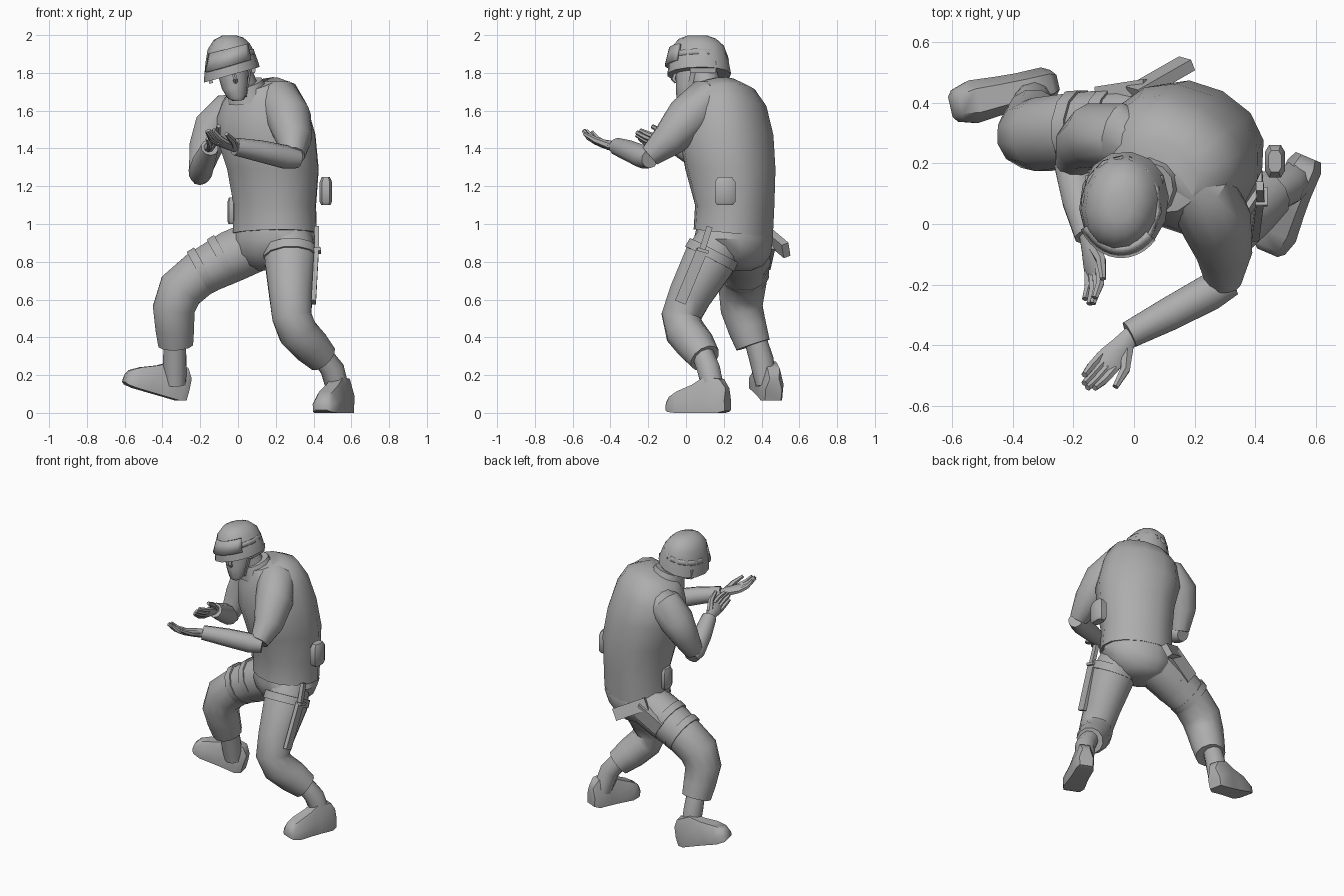
import bpy, bmesh, math
from mathutils import Vector, Matrix

cube = bpy.data.objects.get("Cube")
if cube:
    bpy.data.objects.remove(cube, do_unlink=True)

grey = bpy.data.materials.new("plain grey")
grey.use_nodes = True
grey.diffuse_color = (0.42, 0.42, 0.42, 1)
grey.node_tree.nodes["Principled BSDF"].inputs["Base Color"].default_value = (0.42, 0.42, 0.42, 1)
UP = Vector((0, 0, 1))


def finish(name, bm, angle=40):
    bmesh.ops.recalc_face_normals(bm, faces=bm.faces)
    mesh = bpy.data.meshes.new(name)
    bm.to_mesh(mesh)
    bm.free()
    mesh.materials.append(grey)
    obj = bpy.data.objects.new(name, mesh)
    bpy.context.collection.objects.link(obj)
    bpy.ops.object.select_all(action='DESELECT')
    obj.select_set(True)
    bpy.context.view_layer.objects.active = obj
    bpy.ops.object.shade_smooth_by_angle(angle=math.radians(angle))
    return obj


def skin(name, rings, angle=40):
    """Join rings of points into a capped solid."""
    bm = bmesh.new()
    loops = [[bm.verts.new(p) for p in ring] for ring in rings]
    n = len(loops[0])
    for a, b in zip(loops, loops[1:]):
        for i in range(n):
            j = (i + 1) % n
            bm.faces.new((a[i], a[j], b[j], b[i]))
    bm.faces.new(loops[0])
    bm.faces.new(loops[-1])
    return finish(name, bm, angle)


def oval(center, u, v, n, power=1.0):
    pts = []
    for i in range(n):
        t = 2 * math.pi * (i + 0.5) / n
        c, s = math.cos(t), math.sin(t)
        pts.append(center + u * math.copysign(abs(c) ** power, c)
                   + v * math.copysign(abs(s) ** power, s))
    return pts


def limb(name, path, n=10, ref=UP):
    """Tube through points given as (x, y, z, radius)."""
    pts = [Vector(p[:3]) for p in path]
    rings = []
    for i, p in enumerate(pts):
        t = (pts[min(i + 1, len(pts) - 1)] - pts[max(i - 1, 0)]).normalized()
        u = t.cross(Vector(ref)).normalized()
        rings.append(oval(p, u * path[i][3], u.cross(t) * path[i][3], n))
    return skin(name, rings)


def stack(name, levels, turn, n=14, power=0.9):
    """Upright body from (x, y, z, half width, half depth, x slope, y slope)."""
    rot = Matrix.Rotation(math.radians(turn), 3, 'Z')
    rings = []
    for x, y, z, a, b, sx, sy in levels:
        ring = oval(Vector((x, y, z)), rot @ Vector((a, 0, 0)), rot @ Vector((0, b, 0)), n, power)
        for p in ring:
            p.z += sx * (p.x - x) + sy * (p.y - y)
        rings.append(ring)
    return skin(name, rings)


def box(name, start, end, width, depth, face):
    """Bar from start to end, with its thin side towards face."""
    a, b = Vector(start), Vector(end)
    t = (b - a).normalized()
    u = t.cross(Vector(face)).normalized() * width / 2
    v = u.cross(t).normalized() * depth / 2
    return skin(name, [[p + u + v, p - u + v, p - u - v, p + u - v] for p in (a, b)], 30)


def pouch(name, x, y, z, a, b, height):
    """Rounded pouch standing on z."""
    stack(name, [(x, y, z + height * k, a * s, b * s, 0, 0)
                 for k, s in ((0, .75), (.12, 1), (.82, 1), (1, .65))], 0, 8, .6)


def hand(side, wrist, tip, thumb_side):
    w, t = Vector(wrist), Vector(tip)
    length = (t - w).length
    f = (t - w).normalized()
    s = Vector(thumb_side)
    s = (s - f * s.dot(f)).normalized()
    palm_up = s.cross(f) if s.cross(f).z > 0 else f.cross(s)
    rings = [oval(w + f * length * k, s * a, palm_up * b, 8)
             for k, a, b in ((-.12, .03, .028), (.15, .038, .027), (.4, .048, .022), (.58, .044, .016))]
    skin(side + "_palm", rings)
    for i in range(4):
        off = s * (0.031 - 0.021 * i)
        reach = (0.95, 1.02, 1.0, 0.9)[i]
        path = [w + f * length * k * reach + off * spread + palm_up * lift
                for k, spread, lift in ((.5, 1, 0), (.78, 1, .012), (1, .85, .04))]
        limb(f"{side}_finger_{i + 1}", [(*p, r) for p, r in zip(path, (.016, .015, .011))], 6)
    path = [w + f * length * k + s * out + palm_up * lift
            for k, out, lift in ((.12, .02, 0), (.4, .06, .012), (.72, .075, .03))]
    limb(side + "_thumb", [(*p, r) for p, r in zip(path, (.022, .018, .011))], 6)


def boot(side, heel, toe, ankle):
    h, t = Vector(heel), Vector(toe)
    f = (t - h).normalized()
    s = f.cross(UP).normalized()
    up = s.cross(f)
    rings = []
    for k, w, lo, hi in ((0, .045, .01, .13), (.1, .06, 0, .18), (.36, .06, 0, .19),
                         (.55, .064, 0, .15), (.8, .072, 0, .115), (.95, .056, .005, .085), (1, .036, .015, .06)):
        c = h + (t - h) * k
        mid = lo + (hi - lo) * .5
        rings.append([c + s * x * w + up * z for x, z in
                      ((-.95, lo), (.95, lo), (1, mid), (.55, hi), (-.55, hi), (-1, mid))])
    skin(side + "_boot", rings, 50)
    limb(side + "_boot_shaft", ankle, 10)


# Torso and hips, twisted towards the right
stack("vest", [(.195, .25, .95, .228, .198, 0, -.1), (.195, .258, 1.1, .222, .2, 0, 0),
               (.185, .235, 1.29, .243, .23, 0, 0), (.15, .215, 1.46, .265, .235, .05, .05),
               (.125, .205, 1.6, .245, .207, .15, .12), (.11, .185, 1.69, .2, .167, .25, .15),
               (.085, .155, 1.735, .13, .11, .3, .2)], -28)
stack("hips", [(.195, .25, 1.0, .2, .18, 0, 0), (.195, .25, .92, .226, .198, 0, 0),
               (.18, .265, .84, .2, .175, 0, 0), (.17, .275, .78, .14, .13, 0, 0),
               (.165, .28, .755, .06, .07, 0, 0)], -28)
stack("collar", [(.06, .13, 1.66, .115, .11, .2, .2), (.04, .115, 1.745, .088, .09, .25, .25)], -20, 12)

# Head
limb("neck", [(.05, .13, 1.66, .08), (-.01, .08, 1.83, .075)])
stack("face", [(0, -.01, 1.655, .03, .03, .1, .1), (-.005, .01, 1.68, .052, .062, .2, .2),
               (-.015, .03, 1.73, .07, .084, .2, .1), (-.022, .045, 1.79, .08, .102, .2, 0),
               (-.035, .05, 1.86, .08, .105, .2, 0)], -8, 12, 1)
limb("nose", [(-.022, -.052, 1.81, .008), (-.015, -.066, 1.765, .014), (-.013, -.053, 1.75, .01)], 6, (0, 1, 0))
for x, z, chin in ((-.1, 1.79, -.045), (.066, 1.82, .042)):
    box("chin_strap", (x, .04, z), (chin, .01, 1.675), .025, .008, (1, 0, 0))

# Helmet with strap, raised goggles and ear guards
stack("helmet", [(-.033, .07, 1.79, .147, .17, .28, 0), (-.036, .068, 1.82, .142, .166, .28, 0),
                 (-.043, .065, 1.88, .129, .158, .25, 0), (-.05, .063, 1.94, .11, .14, .15, 0),
                 (-.05, .06, 1.98, .079, .1, .08, 0), (-.045, .06, 1.998, .038, .052, 0, 0)], -8, 14, .95)


def wrap(name, half_angle, low, high, grow, thick):
    bm = bmesh.new()
    rows = []
    for z in (low, high):
        shrink = grow - (z - 1.85) * .25
        row = []
        for i in range(13):
            t = math.radians(-97 - half_angle + half_angle * i / 6)
            p = Vector((-.042 + (.132 + shrink) * math.cos(t), .066 + (.159 + shrink) * math.sin(t), z))
            p.z += .26 * (p.x + .045)
            row.append(bm.verts.new(p))
        rows.append(row)
    for i in range(12):
        bm.faces.new((rows[0][i], rows[0][i + 1], rows[1][i + 1], rows[1][i]))
    finish(name, bm).modifiers.new("Solidify", 'SOLIDIFY').thickness = thick


wrap("goggle_strap", 175, 1.865, 1.895, .006, .01)
wrap("goggles", 55, 1.84, 1.93, .017, .02)
for x, z in ((-.15, 1.745), (.085, 1.8)):
    box("helmet_ear_guard", (x, .09, z + .06), (x * .95, .09, z), .14, .02, (1, 0, 0))

# Arms
limb("left_upper_arm", [(.13, .18, 1.68, .08), (.215, .11, 1.655, .118), (.27, .01, 1.56, .12),
                        (.297, -.09, 1.445, .095), (.295, -.19, 1.36, .06)], 12)
limb("left_forearm", [(.32, -.19, 1.345, .05), (.25, -.225, 1.355, .063), (.12, -.295, 1.385, .058),
                      (-.015, -.365, 1.41, .047)])
hand("left", (-.02, -.38, 1.41), (-.16, -.54, 1.455), (.6, -.7, .1))
limb("right_upper_arm", [(.05, .25, 1.61, .085), (-.05, .29, 1.585, .11), (-.13, .29, 1.505, .11),
                         (-.175, .26, 1.395, .088), (-.2, .205, 1.28, .062)], 12, (1, 0, 0))
limb("right_forearm", [(-.205, .235, 1.245, .045), (-.2, .19, 1.27, .064), (-.18, .08, 1.335, .06),
                       (-.15, -.04, 1.405, .047)])
hand("right", (-.15, -.05, 1.41), (-.11, -.26, 1.455), (.6, 0, .8))

# Legs
limb("left_trouser", [(.26, .21, .95, .13), (.28, .12, .8, .142), (.28, .02, .62, .118), (.285, -.025, .51, .108),
                      (.315, -.005, .43, .107), (.38, .05, .36, .103), (.447, .1, .29, .085)], 12, (0, 1, 0))
boot("left", (.575, .22, 0), (.44, -.095, 0), [(.44, .09, .31, .06), (.5, .12, .23, .064), (.535, .15, .1, .06)])
limb("right_trouser", [(.13, .3, .9, .14), (-.03, .31, .83, .142), (-.2, .31, .74, .125), (-.305, .295, .65, .125),
                       (-.34, .295, .55, .115), (-.335, .325, .45, .106), (-.33, .355, .36, .095)], 12, (0, 1, 0))
boot("right", (-.285, .46, .055), (-.61, .385, .15), [(-.335, .37, .38, .06), (-.335, .4, .28, .064), (-.33, .425, .15, .058)])

# Thigh straps
limb("left_thigh_strap", [(.279, .148, .86, .148), (.28, .125, .815, .15)], 12, (0, 1, 0))
for x, z, r in ((-.06, .81, .144), (-.17, .752, .135)):
    limb("right_thigh_strap", [(x, .31, z + .01, r), (x - .04, .31, z - .012, r - .003)], 12, (0, 1, 0))

# Knife in its sheath on the left thigh
box("knife_sheath", (.4, -.03, .585), (.415, .085, .86), .06, .025, (1, 0, 0))
box("knife_guard", (.42, .06, .868), (.42, .12, .85), .018, .04, (1, 0, 0))
box("knife_handle", (.418, .085, .86), (.415, .125, .985), .032, .025, (1, 0, 0))

# Holster and sidearm behind the right hip
box("holster", (.06, .45, .91), (-.1, .425, .8), .1, .05, (.1, 1, 0))
box("sidearm_grip", (.0, .43, .945), (.175, .53, .86), .08, .04, (-.3, .8, .3))

# Belt pouches
pouch("left_pouch", .465, .207, 1.1, .034, .057, .15)
pouch("right_pouch", -.035, .26, 1.0, .022, .045, .14)
